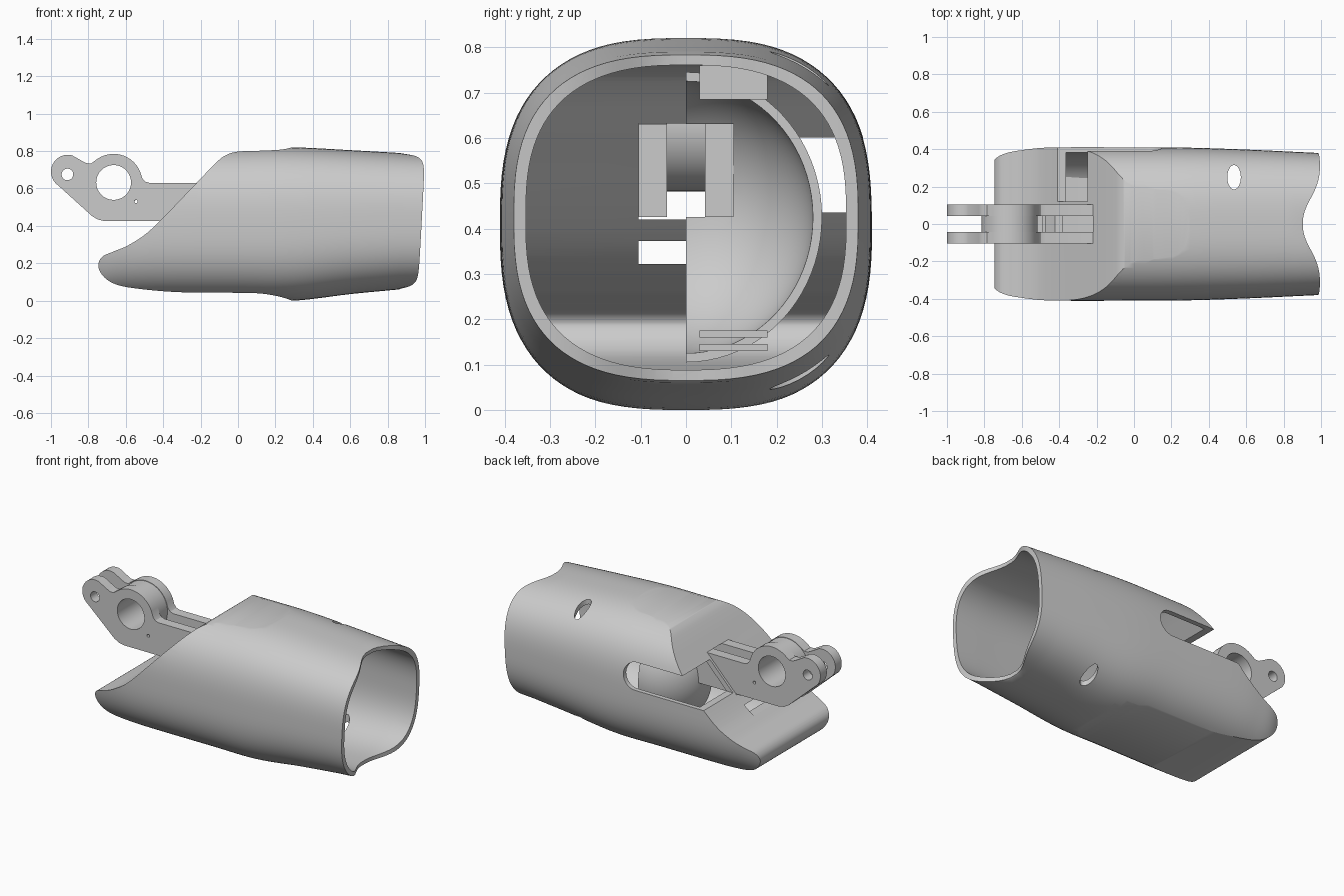
import bpy, bmesh, math
from mathutils import Vector, Matrix

if "Cube" in bpy.data.objects:
    bpy.data.objects.remove(bpy.data.objects["Cube"])

N = 96


def finish(name, bm):
    bmesh.ops.recalc_face_normals(bm, faces=bm.faces)
    me = bpy.data.meshes.new(name)
    bm.to_mesh(me)
    bm.free()
    ob = bpy.data.objects.new(name, me)
    bpy.context.collection.objects.link(ob)
    return ob


def spline(pts, steps=6):
    """Catmull-Rom through points of any dimension."""
    p = [Vector(q) for q in pts]
    p = [p[0] * 2 - p[1]] + p + [p[-1] * 2 - p[-2]]
    out = []
    for i in range(1, len(p) - 2):
        a, b, c, d = p[i - 1:i + 3]
        for k in range(steps):
            t = k / steps
            out.append(0.5 * (2 * b + (c - a) * t + (2 * a - 5 * b + 4 * c - d) * t * t
                              + (3 * b - a - 3 * c + d) * t ** 3))
    return out + [p[-2]]


def prism(name, pts, y0, y1):
    """Outline in x,z extruded along y."""
    bm = bmesh.new()
    a = [bm.verts.new((p[0], y0, p[1])) for p in pts]
    b = [bm.verts.new((p[0], y1, p[1])) for p in pts]
    bm.faces.new(a)
    bm.faces.new(b[::-1])
    for i in range(len(a)):
        j = (i + 1) % len(a)
        bm.faces.new((a[i], a[j], b[j], b[i]))
    return finish(name, bm)


def box(name, x0, x1, y0, y1, z0, z1):
    return prism(name, [(x0, z0), (x1, z0), (x1, z1), (x0, z1)], y0, y1)


def disc(name, x, z, r, y0, y1, n=48):
    return prism(name, [(x + r * math.cos(2 * math.pi * i / n),
                         z + r * math.sin(2 * math.pi * i / n)) for i in range(n)], y0, y1)


def boolean(ob, cutter, op='DIFFERENCE'):
    m = ob.modifiers.new('cut', 'BOOLEAN')
    m.operation, m.object, m.solver = op, cutter, 'EXACT'
    bpy.context.view_layer.objects.active = ob
    bpy.ops.object.modifier_apply(modifier=m.name)
    bpy.data.objects.remove(cutter)


def loft(name, inset, scallop):
    """Rounded-square tube; the open end gets a scalloped, slanted cut."""
    st = spline([(-.8, 0, .82, .335), (-.7, 0, .82, .385), (-.58, 0, .82, .402), (-.4, 0, .82, .41),
                 (0, 0, .82, .41), (.3, 0, .82, .408), (.6, .035, .805, .398), (.86, .06, .79, .386)])
    st.append(Vector((1.0, .065, .783, .38) if scallop else (1.15, .07, .78, .375)))
    bm = bmesh.new()
    rings = []
    for k, (x, zb, zt, w) in enumerate(st):
        ring = []
        for i in range(N):
            a = 2 * math.pi * (i + .5) / N
            c, s = math.cos(a), math.sin(a)
            y = (w - inset) * math.copysign(abs(c) ** (2 / 2.7), c)
            z = (zb + zt) / 2 + ((zt - zb) / 2 - inset) * math.copysign(abs(s) ** (2 / 2.7), s)
            dx = 0
            if scallop and k == len(st) - 1:
                dx = -.1 * math.exp(-(abs(y) / .175) ** 2.3) - .035 * (.75 - z) / .65
            ring.append(bm.verts.new((x + dx, y, z)))
        rings.append(ring)
    for r, q in zip(rings, rings[1:]):
        for i in range(N):
            j = (i + 1) % N
            bm.faces.new((r[i], r[j], q[j], q[i]))
    bm.faces.new(rings[0])
    e = rings[-1]
    for i in range(N // 2 - 1):
        bm.faces.new((e[i], e[i + 1], e[N - 2 - i], e[N - 1 - i]))
    return finish(name, bm)


# Side silhouette of the sleeve: flat belly, rounded toe, sloped face, flat crown
side = spline([(.5, -.1), (.29, 0), (.15, .035), (0, .042), (-.3, .045), (-.5, .06), (-.64, .083),
               (-.715, .125), (-.747, .185), (-.725, .235), (-.66, .265), (-.58, .30), (-.46, .385),
               (-.25, .60), (-.13, .725), (-.07, .775), (0, .797), (.12, .802), (.29, .82), (.5, .92)])
inner = []
for i, p in enumerate(side):
    t = (side[min(i + 1, len(side) - 1)] - side[max(i - 1, 0)]).normalized()
    inner.append(p + Vector((t.y, -t.x)) * .032)


def sleeve_solid(name, inset, scallop, line):
    ob = loft(name, inset, scallop)
    ends = [(1.4, line[-1][1]), (1.4, line[0][1])]
    boolean(ob, prism('helper', [tuple(p) for p in line] + ends, -.6, .6), 'INTERSECT')
    return ob


# Hollow sleeve
sleeve = sleeve_solid('sleeve', 0, True, side)
boolean(sleeve, sleeve_solid('cavity', .028, False, inner))

# Side slot with rounded end, on the back only
slot = [(-.8, .435), (.065, .435)]
slot += [(.065 + .083 * math.cos(a), .518 + .083 * math.sin(a))
         for a in [math.pi * (k / 16 - .5) for k in range(1, 16)]]
slot += [(.065, .601), (-.8, .601)]
boolean(sleeve, prism('slot_cut', slot, .12, .6))

# Openings in the sloped face for the bracket
boolean(sleeve, box('cut', -.68, -.08, -.105, .105, .42, .632))
boolean(sleeve, box('cut', -.68, -.3, -.105, .105, .322, .372))

# Oval screw hole through top and bottom
bm = bmesh.new()
bmesh.ops.create_cone(bm, cap_ends=True, segments=40, radius1=1, radius2=1, depth=2,
                      matrix=Matrix.Translation((.535, .25, .4)) @ Matrix.Diagonal((.036, .065, 1, 1)))
boolean(sleeve, finish('cut', bm))


# Half bowl socket inside the sleeve
def ball(name, rx, ry, rz):
    b = bmesh.new()
    bmesh.ops.create_uvsphere(b, u_segments=64, v_segments=40, radius=1,
                              matrix=Matrix.Translation((.12, 0, .425)) @ Matrix.Diagonal((rx, ry, rz, 1)))
    return finish(name, b)


socket = ball('socket', .30, .30, .32)
boolean(socket, ball('cut', .28, .28, .30))
boolean(socket, box('cut', -.5, .12, 0, .5, 0, .9), 'INTERSECT')
boolean(socket, box('cut', -.5, 0, -.1, .105, .425, .63))

# Ribs holding the socket
ribs = [box('upper_rib', .08, .2, .03, .18, .685, .76)]
for z in (.13, .16):
    ribs.append(box('lower_rib', .08, .2, .03, .18, z, z + .015))

# Bracket: two side plates with a ring between them
C = (-.665, .632)
arc = [(C[0] + .153 * math.cos(math.radians(a)), C[1] + .153 * math.sin(math.radians(a)))
       for a in range(22, 133, 8)]
lobe = [(-.91 + .09 * math.cos(math.radians(a)), .69 + .09 * math.sin(math.radians(a)))
        for a in range(75, 236, 10)]
outline = [(-.12, .63), (-.475, .63), (-.497, .637), (-.512, .655)] + arc
outline += [(-.785, .734), (-.81, .735), (-.83, .745)] + lobe
outline += [(-.78, .452), (-.75, .434), (-.715, .426), (-.12, .425)]
parts = []
for y0, y1 in ((-.105, -.042), (.042, .105)):
    plate = prism('bracket_plate', outline, y0, y1)
    boolean(plate, disc('cut', *C, .093, -.3, .3))
    boolean(plate, disc('cut', -.912, .675, .031, -.3, .3, 32))
    boolean(plate, disc('cut', -.545, .53, .009, -.3, .3, 16))
    parts.append(plate)
ring = disc('bracket_ring', *C, .15, -.042, .042)
boolean(ring, disc('cut', *C, .093, -.3, .3))
parts.append(ring)

# Smooth shading with sharp edges kept
for ob in [sleeve, socket] + parts:
    bpy.ops.object.select_all(action='DESELECT')
    ob.select_set(True)
    bpy.context.view_layer.objects.active = ob
    bpy.ops.object.shade_smooth_by_angle(angle=math.radians(30))
